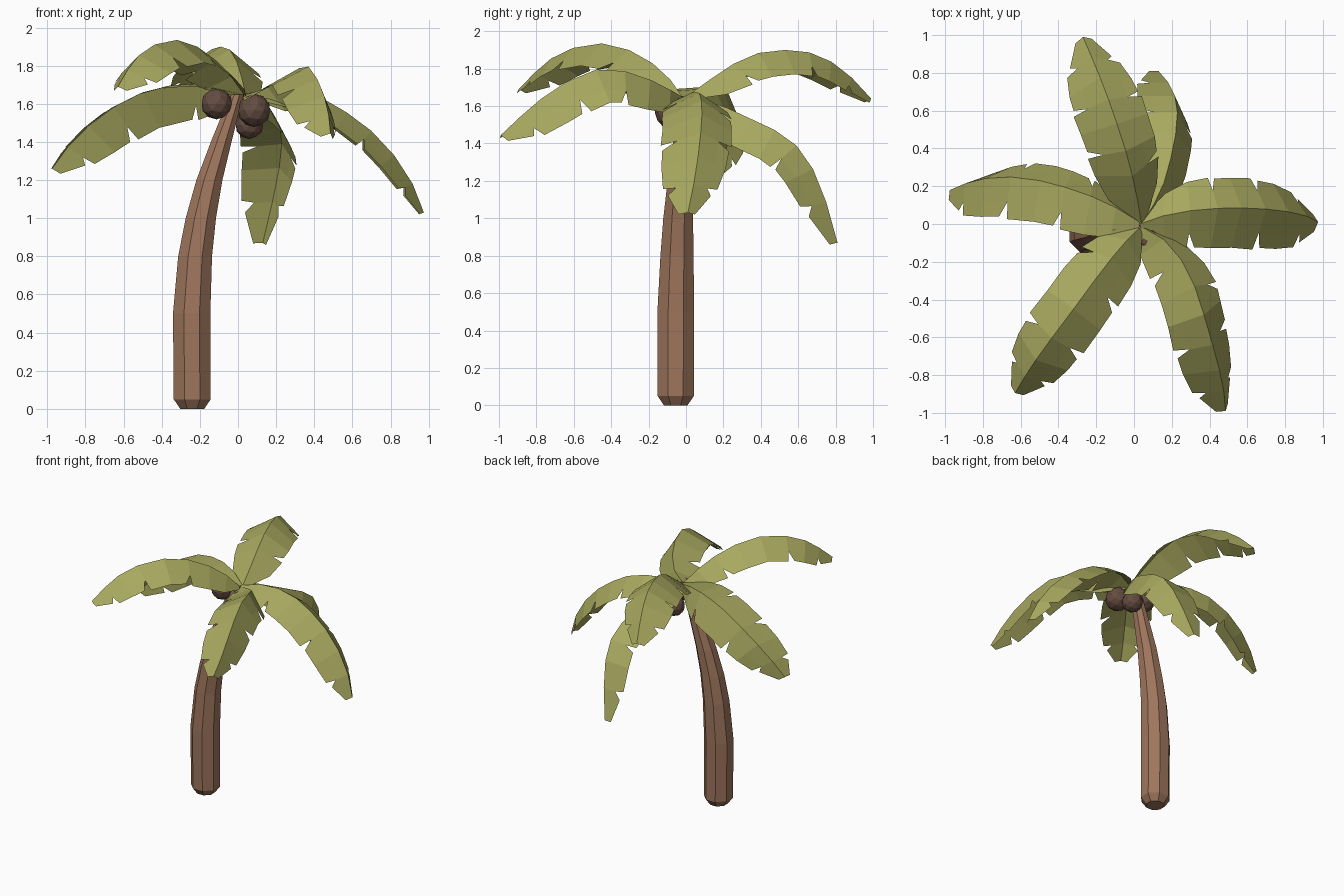
import bpy, bmesh, math
from mathutils import Vector

if "Cube" in bpy.data.objects:
    bpy.data.objects.remove(bpy.data.objects["Cube"])


def material(name, rgb):
    m = bpy.data.materials.new(name)
    m.diffuse_color = (*rgb, 1)
    m.use_nodes = True
    m.node_tree.nodes["Principled BSDF"].inputs["Base Color"].default_value = m.diffuse_color
    return m


BARK = material("bark brown", (0.345, 0.18, 0.108))
LEAF = material("leaf green", (0.39, 0.39, 0.115))
NUT = material("coconut brown", (0.13, 0.074, 0.054))


def finish(bm, name, mat):
    mesh = bpy.data.meshes.new(name)
    bm.to_mesh(mesh)
    bm.free()
    mesh.materials.append(mat)
    ob = bpy.data.objects.new(name, mesh)
    bpy.context.collection.objects.link(ob)
    return ob


# Trunk: octagonal rings (x, y, z, radius) along a leaning curve
rings = [(-.24, -.055, 0, .068), (-.24, -.055, .05, .105), (-.243, -.055, .5, .106),
         (-.225, -.048, .8, .096), (-.195, -.042, 1.0, .086), (-.15, -.03, 1.2, .074),
         (-.082, -.015, 1.42, .057), (-.005, 0, 1.65, .037)]
bm = bmesh.new()
loops = []
for x, y, z, r in rings:
    loops.append([bm.verts.new((x + r * math.cos(a), y + r * math.sin(a), z))
                  for a in [math.radians(22.5 + 45 * k) for k in range(8)]])
for lo, hi in zip(loops, loops[1:]):
    for k in range(8):
        bm.faces.new((lo[k], lo[(k + 1) % 8], hi[(k + 1) % 8], hi[k]))
bm.faces.new(loops[0][::-1])
bm.faces.new(loops[-1])
finish(bm, "trunk", BARK)

# Coconuts under the crown
for i, (x, y, z, r) in enumerate([(-.112, -.03, 1.6, .082), (.085, -.08, 1.565, .087),
                                  (.06, .055, 1.49, .075)]):
    bm = bmesh.new()
    bmesh.ops.create_icosphere(bm, subdivisions=2, radius=r)
    bmesh.ops.translate(bm, vec=(x, y, z), verts=bm.verts)
    finish(bm, f"coconut_{i + 1}", NUT)


def path_point(pts, t):
    """Catmull-Rom point through pts, t in 0..1."""
    f = min(max(t, 0), 1) * (len(pts) - 1)
    i = min(int(f), len(pts) - 2)
    u = f - i
    p1, p2 = pts[i], pts[i + 1]
    p0 = pts[i - 1] if i else 2 * p1 - p2
    p3 = pts[i + 2] if i + 2 < len(pts) else 2 * p2 - p1
    return 0.5 * (2 * p1 + (p2 - p0) * u + (2 * p0 - 5 * p1 + 4 * p2 - p3) * u ** 2
                  + (3 * p1 - p0 - 3 * p2 + p3) * u ** 3)


WIDTH = [.15, .74, .95, 1, 1, 1, .93, .76, .24]
N = len(WIDTH) - 1


def frond(name, pts, right, left):
    """Folded leaf along a rib; right/left = (outward reach, drop) of each half."""
    pts = [Vector(p) for p in pts]
    chord = pts[-1] - pts[0]
    side = chord.cross(Vector((0, 0, 1))).normalized()

    def edge_point(t, sign, reach, drop, s):
        tan = path_point(pts, min(t + .03, 1)) - path_point(pts, max(t - .03, 0))
        up = side.cross(tan).normalized()
        f = min(t, 1) * N
        i = min(int(f), N - 1)
        w = (WIDTH[i] + (WIDTH[i + 1] - WIDTH[i]) * (f - i)) * s
        return path_point(pts, t) + side * sign * reach * w - up * drop * w

    bm = bmesh.new()
    rib = [bm.verts.new(path_point(pts, i / N)) for i in range(N + 1)]
    for sign, (reach, drop), cuts in ((1, right, (2, 5, 7)), (-1, left, (3, 5, 7))):
        mid, before, after = [], [], []
        for i in range(N + 1):
            t = i / N
            mid.append(bm.verts.new(edge_point(t, sign, reach, drop, .6)))
            if i in cuts:   # split the outer edge into a wedge-shaped tear
                before.append(bm.verts.new(edge_point(t - .008, sign, reach, drop, 1.02)))
                after.append(bm.verts.new(edge_point(t + .03, sign, reach, drop, .98)))
            else:
                v = bm.verts.new(edge_point(t, sign, reach, drop, 1))
                before.append(v)
                after.append(v)
        for i in range(N):
            for quad in ((rib[i], rib[i + 1], mid[i + 1], mid[i]),
                         (mid[i], mid[i + 1], before[i + 1], after[i])):
                bm.faces.new(quad if sign < 0 else quad[::-1])
    bm.normal_update()
    if sum(f.normal.z * f.calc_area() for f in bm.faces) < 0:
        bmesh.ops.reverse_faces(bm, faces=bm.faces)
    finish(bm, name, LEAF)


# Fronds
frond("frond_right", [(.03, 0, 1.65), (.2, .055, 1.68), (.4, .08, 1.645), (.57, .085, 1.555),
                      (.74, .075, 1.42), (.89, .05, 1.23), (.975, .01, 1.03)],
      (.21, .1), (.16, .11))
frond("frond_back", [(.04, 0, 1.65), (.01, .17, 1.77), (-.03, .34, 1.87), (-.09, .53, 1.9),
                     (-.15, .7, 1.875), (-.21, .85, 1.785), (-.27, .99, 1.64)],
      (.17, .13), (.2, .12))
frond("frond_back_hanging", [(.04, 0, 1.65), (.14, .17, 1.61), (.2, .37, 1.52),
                             (.23, .57, 1.41), (.205, .71, 1.2), (.13, .81, .87)],
      (.09, .17), (.21, .03))
frond("frond_left", [(.03, .01, 1.65), (-.14, .11, 1.7), (-.32, .18, 1.7), (-.5, .23, 1.66),
                     (-.7, .25, 1.55), (-.86, .225, 1.41), (-.975, .18, 1.26)],
      (.09, .2), (.22, .015))
frond("frond_front_left", [(.03, -.02, 1.65), (-.06, -.11, 1.77), (-.18, -.26, 1.88),
                           (-.32, -.45, 1.935), (-.47, -.65, 1.895), (-.56, -.78, 1.805),
                           (-.63, -.895, 1.69)],
      (.17, .12), (.18, .12))
frond("frond_front_right", [(.05, -.02, 1.65), (.19, -.11, 1.7), (.3, -.28, 1.775),
                            (.37, -.48, 1.795), (.43, -.69, 1.7), (.47, -.85, 1.575),
                            (.485, -.99, 1.445)],
      (.2, .1), (.11, .18))
